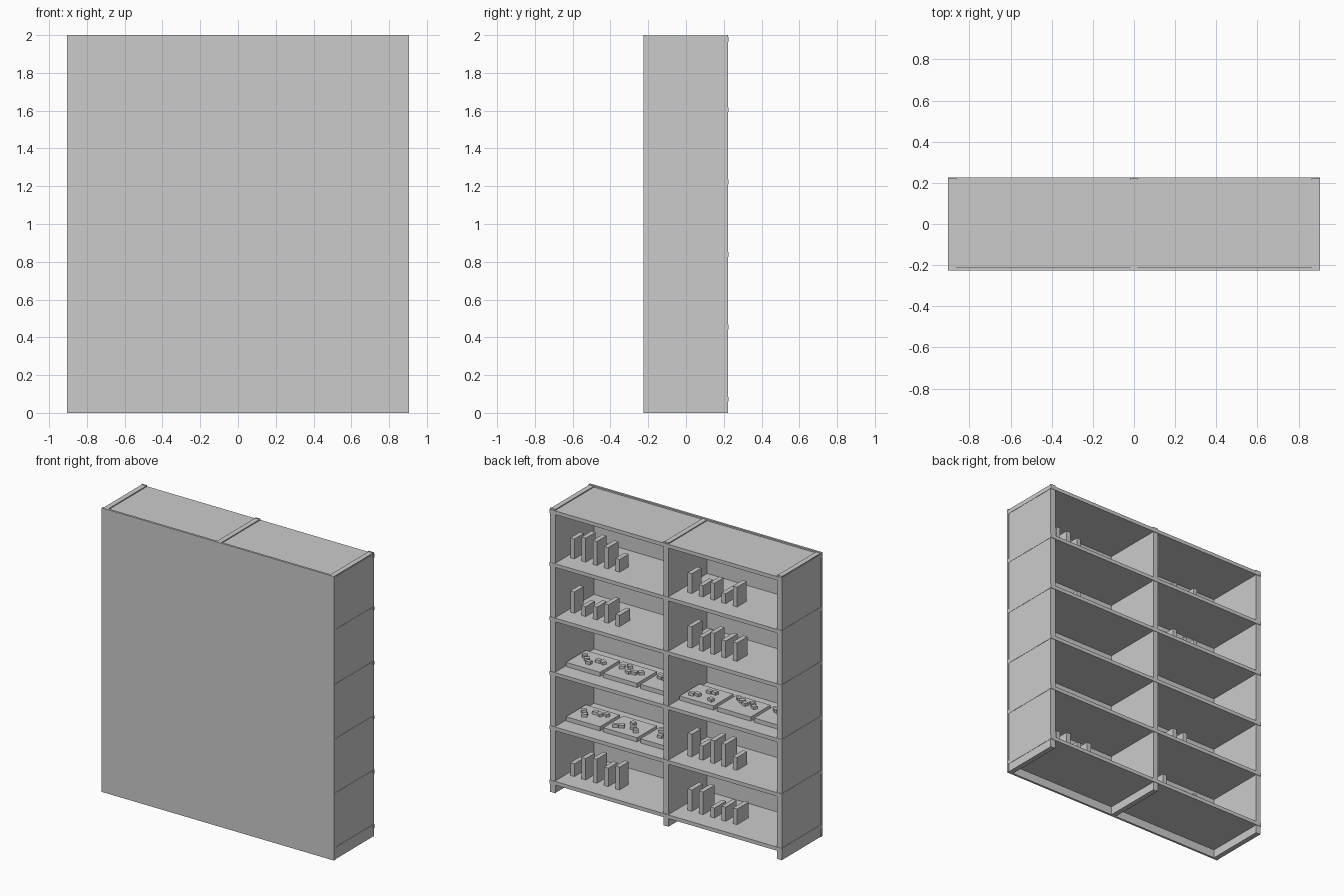
import bpy, bmesh, math, random
from mathutils import Matrix, Vector

if "Cube" in bpy.data.objects:
    bpy.data.objects.remove(bpy.data.objects["Cube"])

random.seed(4)
W, D, H = 0.905, 0.225, 2.0
T = 0.026                                   # shelf thickness
LEVELS = [0.072, 0.455, 0.838, 1.222, 1.605, 1.977]


def add_box(bm, x, y, z, turn=0.0):
    """Box from (min, max) pairs, optionally turned about its vertical axis."""
    lo, hi = zip(x, y, z)
    size = Vector(hi) - Vector(lo)
    mid = (Vector(hi) + Vector(lo)) / 2
    m = Matrix.Translation(mid) @ Matrix.Rotation(turn, 4, 'Z') @ Matrix.Diagonal((*size, 1))
    bmesh.ops.create_cube(bm, size=1, matrix=m)


def make(name, boxes):
    bm = bmesh.new()
    for b in boxes:
        add_box(bm, *b)
    me = bpy.data.meshes.new(name)
    bm.to_mesh(me)
    bm.free()
    ob = bpy.data.objects.new(name, me)
    bpy.context.collection.objects.link(ob)
    return ob


# back panel covering the whole front (-y) side
make("back_panel", [((-W, W), (-D, -0.21), (0, H))])

# three upright panels with slightly wider edge strips on the open side
for name, x in (("left", -0.883), ("middle", 0), ("right", 0.883)):
    make(name + "_upright", [((x - 0.018, x + 0.018), (-0.21, 0.219), (0, H - 0.003))])
    make(name + "_edge_strip", [((x - 0.02, x + 0.02), (0.215, 0.222), (0, H))])

# shelves with an edge strip that pokes out a little at both ends
for i, z in enumerate(LEVELS):
    make(f"shelf_{i}", [((-0.903, 0.903), (-0.21, 0.22), (z - T / 2, z + T / 2))])
    make(f"shelf_edge_strip_{i}", [((-W, W), (0.214, D), (z - T / 2, z + T / 2))])


# row of upright books, from the +x end of the bay towards -x
def books(name, x0, z, heights):
    row = []
    for i, h in enumerate(heights):
        x = x0 - 0.088 * i
        d = random.uniform(0.10, 0.13)
        row.append(((x - 0.032, x), (0.095 - d, 0.095), (z, z + h)))
    make(name, row)


# three display trays, each with a few small blocks on top
def trays(name, x0, z):
    slabs, blocks = [], []
    for i in range(3):
        x = x0 - 0.29 * i
        slabs.append(((x - 0.265, x), (-0.11, 0.11), (z, z + 0.03)))
        for k in range(5):
            cx = x - 0.055 - 0.038 * k
            cy = random.uniform(-0.06, 0.06)
            blocks.append(((cx - 0.018, cx + 0.018), (cy - 0.014, cy + 0.014),
                           (z + 0.03, z + 0.05), random.uniform(-0.8, 0.8)))
    make(name + "_trays", slabs)
    make(name + "_blocks", blocks)


# contents per bay, bottom to top; None means trays
RIGHT = [(.09, .15, .17, .13, .16), None, None,
         (.15, .07, .09, .13, .08), (.14, .17, .17, .15, .09)]
LEFT = [(.15, .16, .07, .10, .11), (.16, .10, .16, .16, .09), None,
        (.15, .10, .15, .12, .13), (.14, .08, .12, .07, .14)]
for side, bay, bx, tx in (("right", RIGHT, 0.835, 0.858), ("left", LEFT, -0.08, -0.027)):
    for i, content in enumerate(bay):
        z = LEVELS[i] + T / 2
        if content:
            books(f"{side}_books_{i}", bx, z, content)
        else:
            trays(f"{side}_display_{i}", tx, z)
